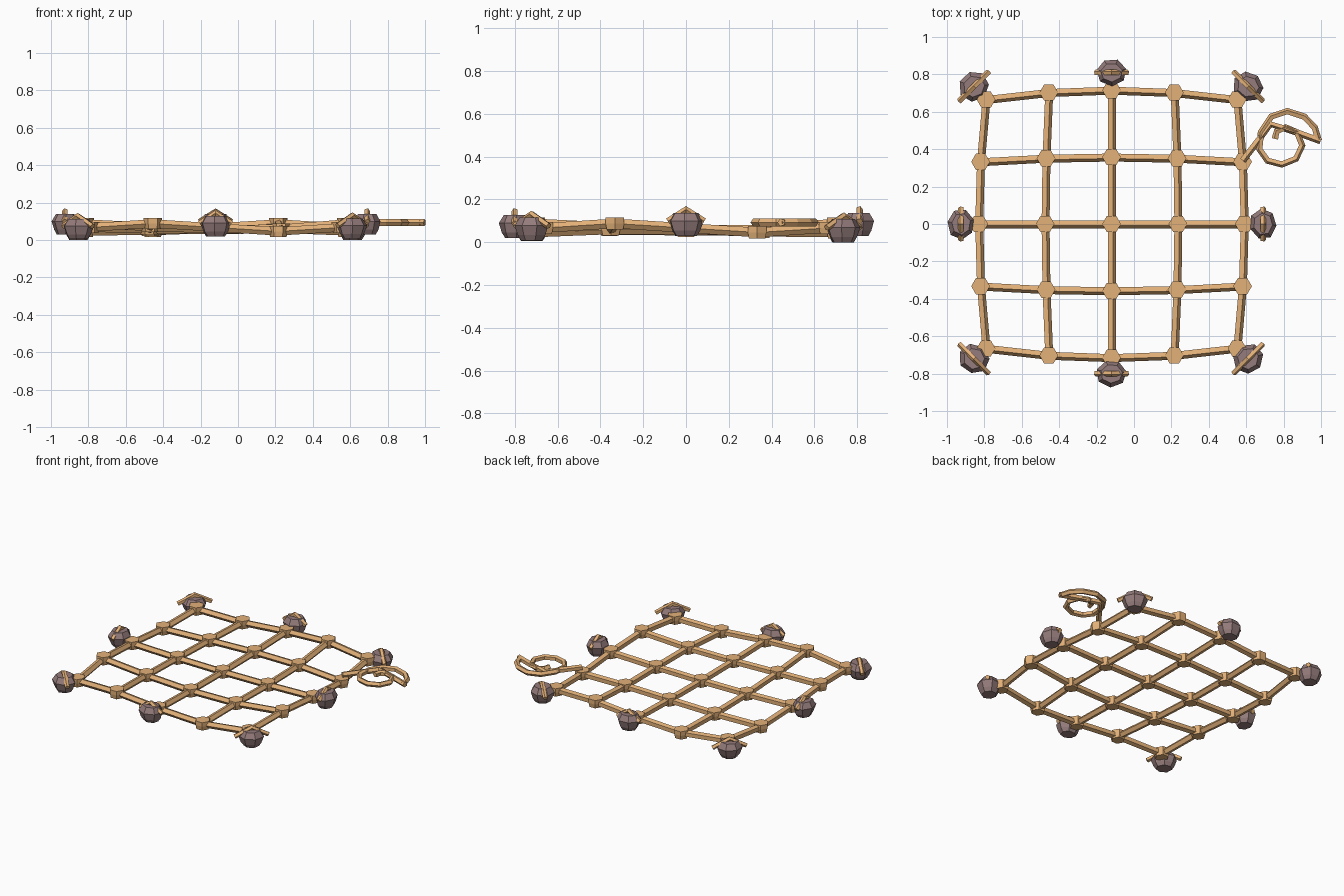
import bpy, bmesh, math, random
from mathutils import Vector

random.seed(4)
cube = bpy.data.objects.get("Cube")
if cube:
    bpy.data.objects.remove(cube, do_unlink=True)


def material(name, rgb):
    m = bpy.data.materials.new(name)
    m.use_nodes = True
    m.diffuse_color = (*rgb, 1)
    m.node_tree.nodes["Principled BSDF"].inputs["Base Color"].default_value = (*rgb, 1)
    return m


ROPE = material("tan rope", (0.77, 0.44, 0.19))
STONE = material("purple grey stone", (0.30, 0.20, 0.20))


def finish(name, bm, mat):
    bmesh.ops.recalc_face_normals(bm, faces=bm.faces)
    mesh = bpy.data.meshes.new(name)
    bm.to_mesh(mesh)
    bm.free()
    mesh.materials.append(mat)
    obj = bpy.data.objects.new(name, mesh)
    bpy.context.collection.objects.link(obj)


def skin(bm, rings):
    """Join rings of points into a closed faceted tube."""
    rings = [[bm.verts.new(p) for p in ring] for ring in rings]
    n = len(rings[0])
    for a, b in zip(rings, rings[1:]):
        for k in range(n):
            bm.faces.new((a[k], a[(k + 1) % n], b[(k + 1) % n], b[k]))
    bm.faces.new(rings[0])
    bm.faces.new(rings[-1][::-1])


def sweep(bm, points, r):
    """Run a five-sided rope section along a path."""
    pts = [Vector(p) for p in points]
    angles = [math.tau * k / 5 for k in range(5)]
    rings = []
    for i, p in enumerate(pts):
        t = (pts[min(i + 1, len(pts) - 1)] - pts[max(i - 1, 0)]).normalized()
        side = t.cross(Vector((0, 0, 1))).normalized()
        up = side.cross(t)
        rings.append([p + r * (side * math.cos(a) + up * math.sin(a)) for a in angles])
    skin(bm, rings)


# Net layout: a gently bulging grid of knots, rippled along its edges
CX, N = -0.12, 5


def node(i, j):
    u, v = i / 2 - 1, j / 2 - 1
    ripple = (v * abs(v) * math.sin(math.pi * u) - u * u * math.sin(math.pi * v)
              - 0.6 * (1 - u * u) * (1 - v * v))
    return Vector((CX + 0.71 * u * (1 - 0.055 * v * v),
                   0.715 * v * (1 - 0.07 * u * u),
                   0.067 + 0.021 * ripple))


# Net ropes
bm = bmesh.new()
for i in range(N):
    for j in range(N):
        if i < N - 1:
            sweep(bm, (node(i, j), node(i + 1, j)), 0.0235)
        if j < N - 1:
            sweep(bm, (node(i, j), node(i, j + 1)), 0.0235)
finish("net_ropes", bm, ROPE)

# Hexagonal knots
bm = bmesh.new()
for i in range(N):
    for j in range(N):
        c = node(i, j)
        rings = []
        for z, r in ((-0.029, 0.044), (0.0, 0.05), (0.029, 0.05)):
            rings.append([c + Vector((r * math.cos(a), r * math.sin(a), z))
                          for a in (math.tau * k / 6 for k in range(6))])
        skin(bm, rings)
finish("net_knots", bm, ROPE)

# Stone weights: x, y, base height, grid knot they hang from
WEIGHTS = {
    "back_right": (-0.855, 0.735, 0.0, 0, 4),
    "back": (-0.12, 0.81, 0.03, 2, 4),
    "back_left": (0.61, 0.735, 0.0, 4, 4),
    "right": (-0.925, 0.0, 0.03, 0, 2),
    "left": (0.69, 0.0, 0.03, 4, 2),
    "front_right": (-0.855, -0.72, 0.005, 0, 0),
    "front": (-0.12, -0.80, 0.02, 2, 0),
    "front_left": (0.61, -0.72, 0.008, 4, 0),
}
PROFILE = ((0.0, 0.052), (0.025, 0.068), (0.07, 0.083), (0.108, 0.058))

for name, (x, y, base, i, j) in WEIGHTS.items():
    out = Vector((i - 2, j - 2, 0)).normalized()
    tangent = Vector((-out.y, out.x, 0))
    corner = i != 2 and j != 2
    depth = 0.95 if corner else 0.88
    centre = Vector((x, y, base))

    # Rough seven-sided stone, flat on top and tapering below
    bm = bmesh.new()
    spin = random.uniform(0, 1)
    rings = []
    for z, r in PROFILE:
        ring = []
        for k in range(7):
            a = spin + math.tau * k / 7
            rr = r * random.uniform(0.97, 1.03)
            ring.append(centre + tangent * rr * math.cos(a)
                        + out * rr * depth * math.sin(a) + Vector((0, 0, z)))
        rings.append(ring)
    skin(bm, rings)
    finish(name + "_stone", bm, STONE)

    # Lashing bent over the stone, and the tie back to the net
    half = 0.11 if corner else 0.085
    bm = bmesh.new()
    path = [centre + tangent * (s * half) + Vector((0, 0, z))
            for s, z in ((-1, 0.068), (0, 0.124), (1, 0.068))]
    sweep(bm, path, 0.016)
    sweep(bm, (node(i, j), centre + Vector((0, 0, 0.06))), 0.016)
    finish(name + "_lashing", bm, ROPE)

# Hauling rope: a straight tail running into a flat coil
TAIL = ((0.58, 0.34), (0.65, 0.43), (0.73, 0.535), (0.86, 0.495), (0.998, 0.445))
COIL = ((0.986, 0.445), (0.965, 0.515), (0.91, 0.572), (0.82, 0.602), (0.735, 0.573),
        (0.68, 0.49), (0.672, 0.40), (0.715, 0.34), (0.79, 0.32), (0.865, 0.35),
        (0.898, 0.42), (0.87, 0.49), (0.81, 0.515), (0.765, 0.495), (0.755, 0.455))
bm = bmesh.new()
for path in (TAIL, COIL):
    sweep(bm, [(x, y, 0.093) for x, y in path], 0.019)
finish("hauling_rope", bm, ROPE)
